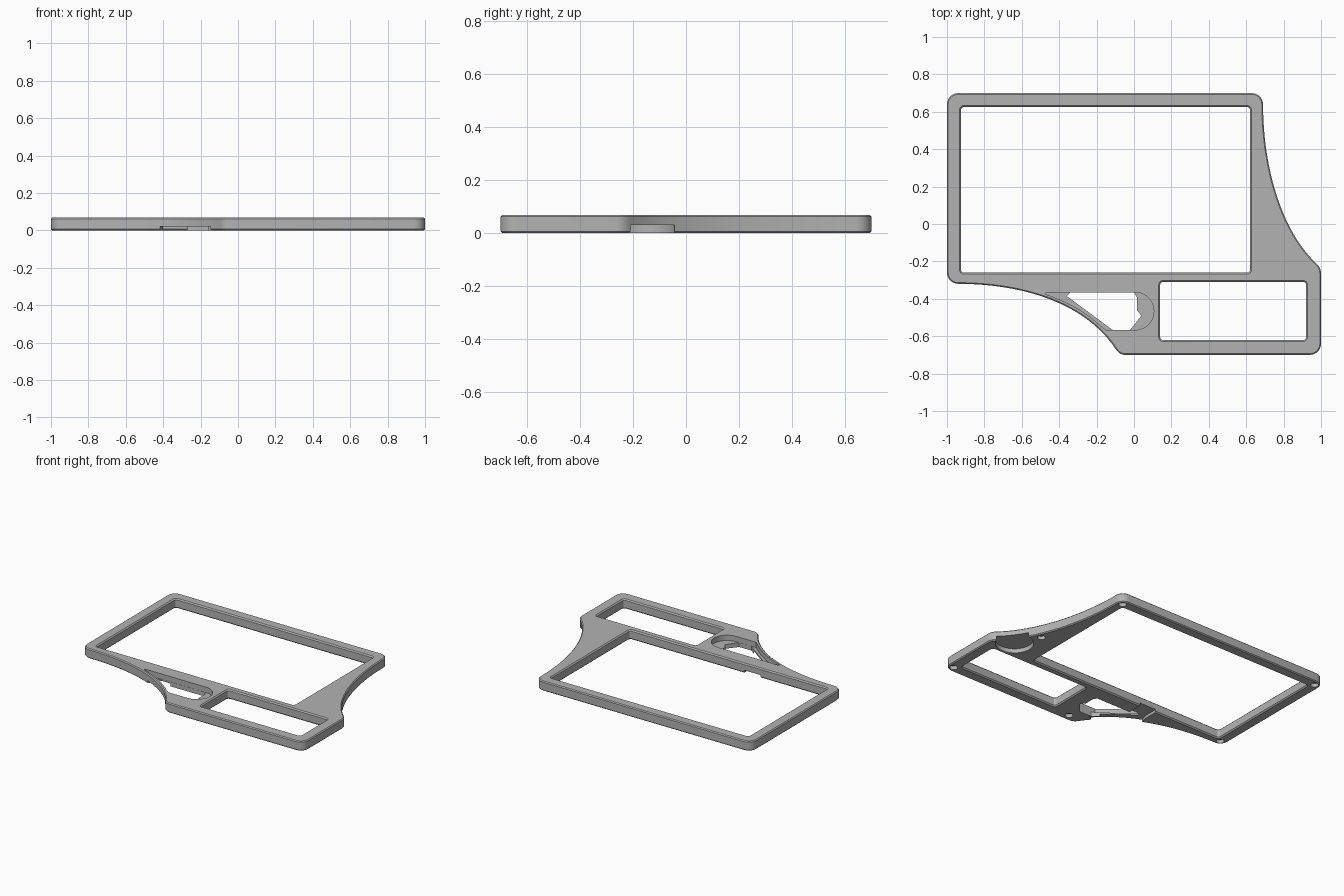
import bpy, bmesh
from math import cos, sin, radians
from mathutils import Vector

if "Cube" in bpy.data.objects:
    bpy.data.objects.remove(bpy.data.objects["Cube"], do_unlink=True)

TOP = 0.068      # frame thickness
EDGE = 0.008     # chamfer width

grey = bpy.data.materials.new("plain_grey")
grey.use_nodes = True
colour = (0.45, 0.45, 0.45, 1)
grey.diffuse_color = colour
grey.node_tree.nodes["Principled BSDF"].inputs["Base Color"].default_value = colour


def arc(cx, cy, r, a0, a1, n=6):
    angles = [radians(a0 + (a1 - a0) * i / n) for i in range(n + 1)]
    return [(cx + r * cos(a), cy + r * sin(a)) for a in angles]


def bezier(p0, p1, p2, p3, n=24):
    pts = []
    for i in range(n + 1):
        t = i / n
        s = 1 - t
        w = (s ** 3, 3 * s * s * t, 3 * s * t * t, t ** 3)
        pts.append(tuple(sum(k * p[a] for k, p in zip(w, (p0, p1, p2, p3))) for a in (0, 1)))
    return pts


def rounded_rect(x0, x1, y0, y1, r):
    return (arc(x1 - r, y1 - r, r, 0, 90) + arc(x0 + r, y1 - r, r, 90, 180)
            + arc(x0 + r, y0 + r, r, 180, 270) + arc(x1 - r, y0 + r, r, 270, 360))


def loft(name, layers, chamfer=0):
    """Solid through matching outlines, each given as (points, height)."""
    bm = bmesh.new()
    rings = [[bm.verts.new((x, y, z)) for x, y in pts] for pts, z in layers]
    n = len(rings[0])
    for low, high in zip(rings, rings[1:]):
        for i in range(n):
            j = (i + 1) % n
            bm.faces.new((low[i], low[j], high[j], high[i]))
    caps = [bm.faces.new(rings[0]), bm.faces.new(rings[-1])]
    bmesh.ops.recalc_face_normals(bm, faces=bm.faces)
    if chamfer:
        rim = [e for f in caps for e in f.edges]
        bmesh.ops.bevel(bm, geom=rim, offset=chamfer, segments=1, affect='EDGES')
    mesh = bpy.data.meshes.new(name)
    bm.to_mesh(mesh)
    bm.free()
    mesh.materials.append(grey)
    obj = bpy.data.objects.new(name, mesh)
    bpy.context.collection.objects.link(obj)
    return obj


def prism(name, pts, z0, z1):
    return loft(name, [(pts, z0), (pts, z1)])


def window(name, x0, x1, y0, y1):
    """Opening with chamfered top and bottom rims."""
    def grown(g):
        return rounded_rect(x0 - g, x1 + g, y0 - g, y1 + g, 0.015 + g)
    over = 0.002
    return loft(name, [(grown(EDGE + over), -over), (grown(0), EDGE),
                       (grown(0), TOP - EDGE), (grown(EDGE + over), TOP + over)])


def cut(target, cutter):
    mod = target.modifiers.new("cut", 'BOOLEAN')
    mod.operation = 'DIFFERENCE'
    mod.solver = 'EXACT'
    mod.object = cutter
    bpy.context.view_layer.update()
    graph = bpy.context.evaluated_depsgraph_get()
    result = bpy.data.meshes.new_from_object(target.evaluated_get(graph))
    target.modifiers.clear()
    target.data = result
    bpy.data.objects.remove(cutter, do_unlink=True)


# Outer frame with its two concave sides
R = 0.06
right_sweep = bezier((0.69, 0.64), (0.69, 0.3), (0.79, -0.04), (0.979, -0.215))
left_sweep = bezier((-0.095, -0.673), (-0.26, -0.42), (-0.6, -0.32), (-0.94, -0.32))
outline = (arc(-0.94, 0.64, R, 180, 90) + arc(0.63, 0.64, R, 90, 0)[:-1]
           + right_sweep[:-1] + arc(0.93, -0.265, 0.07, 45, 0, 4)
           + arc(0.94, -0.64, R, 0, -90) + arc(-0.045, -0.64, R, -90, -146)[:-1]
           + left_sweep[:-1] + arc(-0.94, -0.26, R, -90, -180))
frame = loft("frame", [(outline, 0), (outline, TOP)], chamfer=EDGE * 0.8)

# Large and small windows
cut(frame, window("large_window", -0.925, 0.62, -0.26, 0.625))
cut(frame, window("small_window", 0.14, 0.92, -0.62, -0.31))

# Slot from above, leaving a thin outer rim and a low floor
rim = [(x + 0.014, y + 0.014) for x, y in left_sweep]
rim = [p for p in rim if -0.56 < p[1] < -0.37]
slot = arc(0.005, -0.466, 0.101, -90, 90, 20) + [(-0.47, -0.365)] + rim[::-1] + [(-0.15, -0.567)]
cut(frame, prism("slot", slot, 0.03, TOP + 0.02))

# Opening through the slot floor
opening = [(-0.115, -0.566), (-0.02, -0.566), (0.04, -0.49), (0.015, -0.46),
           (0.015, -0.39), (0, -0.366), (-0.34, -0.366), (-0.36, -0.385)]
cut(frame, prism("floor_opening", opening, -0.02, 0.05))

# Shallow channel underneath, from the outer side to the large window
channel = [(-0.11, -0.575), (-0.2, -0.65), (-0.45, -0.5), (-0.4, -0.37),
           (-0.4, -0.23), (-0.27, -0.23), (-0.27, -0.44)]
cut(frame, prism("lower_channel", channel, -0.02, 0.02))

# Round pocket underneath, open at the right-hand sweep
cut(frame, prism("round_pocket", arc(0.86, -0.165, 0.123, 0, 351, 39), -0.02, 0.03))

# Blind round holes underneath
for x, y in ((-0.955, 0.66), (0.65, 0.66), (-0.955, -0.28),
             (0.0, -0.65), (0.96, -0.655), (0.775, 0.0)):
    cut(frame, prism("magnet_hole", arc(x, y, 0.026, 0, 345, 23), -0.02, 0.025))

# Smooth curved walls, crisp edges
bpy.ops.object.select_all(action='DESELECT')
frame.select_set(True)
bpy.context.view_layer.objects.active = frame
bpy.ops.object.shade_smooth_by_angle(angle=radians(25))
